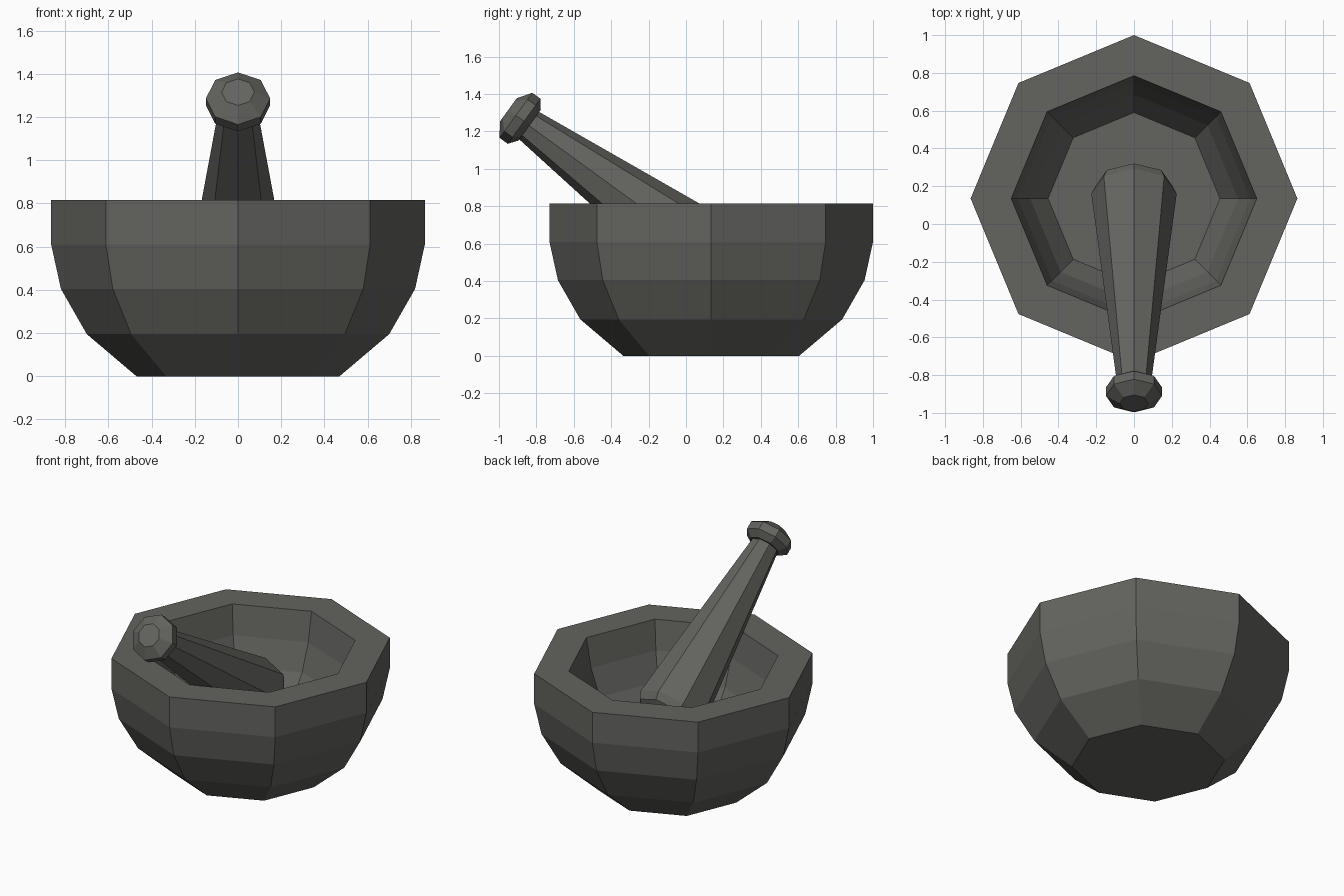
import bpy, bmesh, math
from mathutils import Matrix

if "Cube" in bpy.data.objects:
    bpy.data.objects.remove(bpy.data.objects["Cube"])

stone = bpy.data.materials.new("dark_stone")
stone.diffuse_color = (0.125, 0.125, 0.115, 1)
stone.use_nodes = True
stone.node_tree.nodes["Principled BSDF"].inputs["Base Color"].default_value = stone.diffuse_color
SIDES = 8


def lathe(name, profile, matrix):
    """Spin (radius, height) rings into a closed eight-sided solid."""
    bm = bmesh.new()
    rings = []
    for r, h in profile:
        rings.append([bm.verts.new((r * math.cos(2 * math.pi * i / SIDES),
                                    r * math.sin(2 * math.pi * i / SIDES), h))
                      for i in range(SIDES)])
    for a, b in zip(rings, rings[1:]):
        for i in range(SIDES):
            j = (i + 1) % SIDES
            bm.faces.new((a[i], a[j], b[j], b[i]))
    bm.faces.new(rings[0][::-1])
    bm.faces.new(rings[-1])
    bmesh.ops.recalc_face_normals(bm, faces=bm.faces)
    bm.transform(matrix)
    mesh = bpy.data.meshes.new(name)
    bm.to_mesh(mesh)
    bm.free()
    mesh.materials.append(stone)
    obj = bpy.data.objects.new(name, mesh)
    bpy.context.collection.objects.link(obj)
    return obj


# Mortar bowl: outer wall, thick rim, curved inner wall and flat floor
lathe("mortar_bowl",
      [(0.47, 0), (0.70, 0.195), (0.82, 0.405), (0.865, 0.61), (0.865, 0.815),
       (0.65, 0.815), (0.615, 0.62), (0.55, 0.44), (0.455, 0.30)],
      Matrix.Translation((0, 0.135, 0)))

# Pestle axis starts at the neck and runs down and back into the bowl
tilt = math.radians(36)
axis = Matrix.Translation((0, -0.843, 1.234)) @ Matrix.Rotation(-(math.pi / 2 + tilt), 4, 'X')

# Tapered shaft with a rounded grinding end
lathe("pestle_shaft",
      [(0.086, -0.04), (0.09, 0), (0.226, 1.24), (0.204, 1.29), (0.14, 1.325)], axis)

# Knob at the top of the pestle
lathe("pestle_knob",
      [(0.076, -0.132), (0.149, -0.082), (0.149, -0.028), (0.102, 0.008)],
      Matrix.Translation((0, 0, 0.004)) @ axis)
